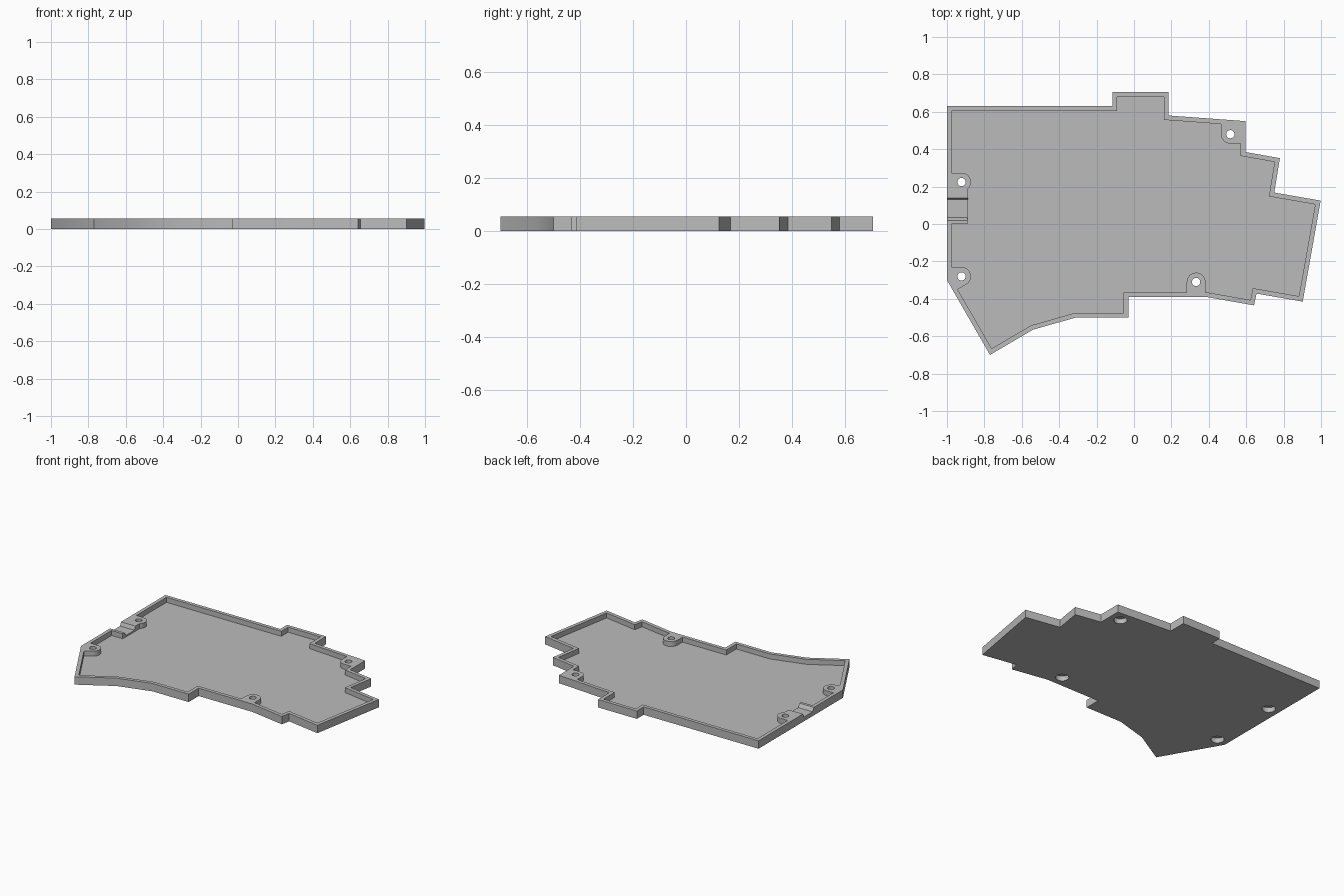
import bpy, bmesh
from math import sin, cos, radians
from mathutils import Vector

cube = bpy.data.objects.get("Cube")
if cube:
    bpy.data.objects.remove(cube, do_unlink=True)

HEIGHT, FLOOR, WALL = 0.055, 0.02, 0.025
BOSS_R, HOLE_R, RECESS_R, RECESS_TOP = 0.05, 0.022, 0.042, 0.034

grey = bpy.data.materials.new("case_grey")
grey.use_nodes = True
colour = (0.5, 0.5, 0.5, 1)
grey.diffuse_color = colour
grey.node_tree.nodes["Principled BSDF"].inputs["Base Color"].default_value = colour


def prism(name, base, direction):
    """Closed solid made by sweeping a planar loop along a direction."""
    bm = bmesh.new()
    face = bm.faces.new([bm.verts.new(p) for p in base])
    swept = bmesh.ops.extrude_face_region(bm, geom=[face])["geom"]
    bmesh.ops.translate(bm, vec=direction,
                        verts=[v for v in swept if isinstance(v, bmesh.types.BMVert)])
    bmesh.ops.recalc_face_normals(bm, faces=bm.faces)
    mesh = bpy.data.meshes.new(name)
    bm.to_mesh(mesh)
    bm.free()
    mesh.materials.append(grey)
    ob = bpy.data.objects.new(name, mesh)
    bpy.context.collection.objects.link(ob)
    return ob


def upright(name, points, z0, z1):
    return prism(name, [(x, y, z0) for x, y in points], (0, 0, z1 - z0))


def arc(centre, radius, start, end, steps=16):
    angles = [radians(start + (end - start) * i / steps) for i in range(steps + 1)]
    return [(centre[0] + radius * cos(a), centre[1] + radius * sin(a)) for a in angles]


def inset(points, distance):
    """Mitred inward offset of a clockwise outline."""
    result = []
    for i, p in enumerate(points):
        p = Vector(p)
        d1 = (p - Vector(points[i - 1])).normalized()
        d2 = (Vector(points[(i + 1) % len(points)]) - p).normalized()
        n1, n2 = Vector((d1.y, -d1.x)), Vector((d2.y, -d2.x))
        result.append(p + (n1 + n2) * distance / (1 + n1.dot(n2)))
    return result


def cut(target, cutter):
    cutter.hide_render = True
    mod = target.modifiers.new("cut", "BOOLEAN")
    mod.operation, mod.solver, mod.object = "DIFFERENCE", "EXACT", cutter
    bpy.context.view_layer.objects.active = target
    bpy.ops.object.modifier_apply(modifier=mod.name)
    bpy.data.objects.remove(cutter, do_unlink=True)


# Stepped outline, clockwise from the back corner
outline = [(-1, 0.63), (-0.115, 0.63), (-0.115, 0.705), (0.185, 0.705),
           (0.185, 0.58), (0.595, 0.55), (0.595, 0.385), (0.78, 0.352),
           (0.75, 0.168), (0.998, 0.125), (0.902, -0.415), (0.655, -0.372),
           (0.642, -0.435), (0.385, -0.39), (-0.03, -0.39), (-0.03, -0.5),
           (-0.31, -0.5), (-0.54, -0.565), (-0.77, -0.70), (-1, -0.30)]
case = upright("case_tray", outline, 0, HEIGHT)

# Screw bosses, left standing inside the hollow
back, front = (0.515, 0.48), (0.332, -0.31)
side_upper, side_lower = (-0.922, 0.224), (-0.922, -0.28)
bosses = [
    arc(back, BOSS_R, 180, 270) + [(0.65, 0.43), (0.65, 0.62), (0.465, 0.62)],
    arc(front, BOSS_R, 0, 180) + [(0.282, -0.45), (0.382, -0.45)],
    arc(side_upper, BOSS_R, 90, -48) + [(-0.889, 0), (-1.05, 0), (-1.05, 0.274)],
    arc(side_lower, BOSS_R, 90, -60) + [(-1.027, -0.398), (-1.05, -0.23)],
]
hollow = upright("hollow", inset(outline, WALL), FLOOR, 0.1)
for points in bosses:
    cut(hollow, upright("boss", points, -0.1, 0.2))
cut(case, hollow)

# Cable notch with sloped sides in the side wall
notch = [(0.008, 0.075), (0.035, 0.03), (0.13, 0.03), (0.148, 0.075)]
cut(case, prism("notch", [(-1.1, y, z) for y, z in notch], (0.28, 0, 0)))

# Screw holes with wider recesses underneath
for centre in (back, front, side_upper, side_lower):
    cut(case, upright("screw_hole", arc(centre, HOLE_R, 0, 348.75, 31), -0.1, 0.2))
    cut(case, upright("screw_recess", arc(centre, RECESS_R, 0, 348.75, 31), -0.1, RECESS_TOP))

bpy.ops.object.select_all(action="DESELECT")
case.select_set(True)
bpy.context.view_layer.objects.active = case
bpy.ops.object.shade_smooth_by_angle(angle=radians(30))
